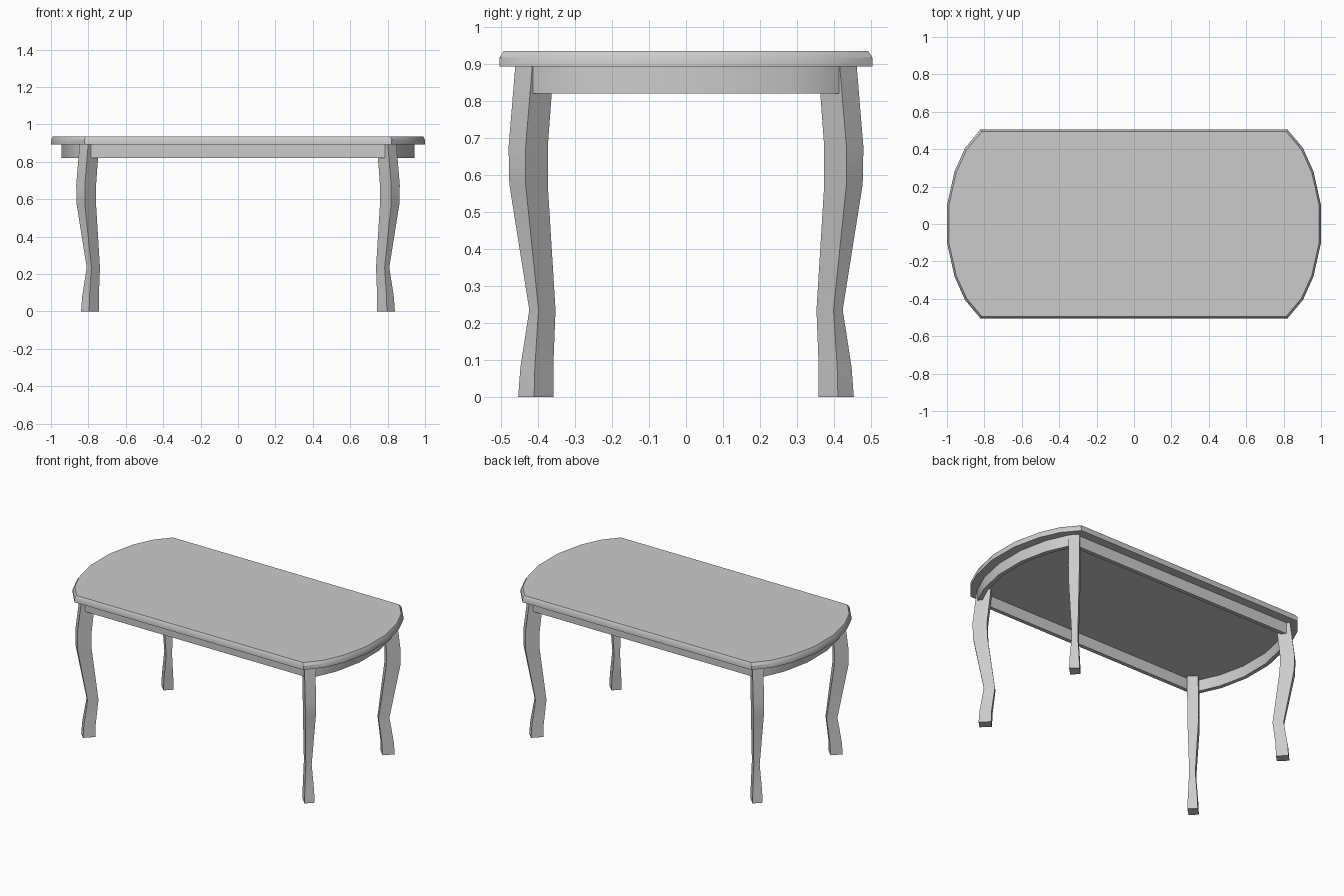
import bpy
import bmesh

if "Cube" in bpy.data.objects:
    bpy.data.objects.remove(bpy.data.objects["Cube"])


def loft(name, rings, mirror=False, angle=0.6):
    """Skin a stack of equal-sized vertex rings and cap both ends."""
    bm = bmesh.new()
    loops = [[bm.verts.new(p) for p in ring] for ring in rings]
    n = len(loops[0])
    for a, b in zip(loops, loops[1:]):
        for i in range(n):
            j = (i + 1) % n
            bm.faces.new((a[i], a[j], b[j], b[i]))
    bm.faces.new(loops[0][::-1])
    bm.faces.new(loops[-1])
    bmesh.ops.recalc_face_normals(bm, faces=bm.faces)
    return finish(name, bm, mirror, angle)


def finish(name, bm, mirror=False, angle=0.6):
    mesh = bpy.data.meshes.new(name)
    bm.to_mesh(mesh)
    bm.free()
    obj = bpy.data.objects.new(name, mesh)
    bpy.context.collection.objects.link(obj)
    if mirror:
        mod = obj.modifiers.new("Mirror", "MIRROR")
        mod.use_axis = (True, True, False)
        mod.use_mirror_merge = False
    bpy.ops.object.select_all(action="DESELECT")
    obj.select_set(True)
    bpy.context.view_layer.objects.active = obj
    bpy.ops.object.shade_smooth_by_angle(angle=angle)
    return obj


def outline(quarter):
    """Closed counter-clockwise outline from one quarter, end to corner."""
    half = [(x, -y) for x, y in quarter[::-1]] + quarter
    return half + [(-x, -y) for x, y in half]


# Table top: bowed ends, chamfered upper rim
top = outline([(1.0, 0.10), (0.96, 0.28), (0.904, 0.405), (0.822, 0.504)])
loft("table_top", [
    [(x, y, 0.893) for x, y in top],
    [(x, y, 0.918) for x, y in top],
    [(x * 0.99, y * 0.98, 0.935) for x, y in top],
])

# Apron: thin hollow band under the top
TH = 0.025
outer = outline([(0.943, 0.10), (0.905, 0.28), (0.845, 0.413), (0.80, 0.447)])
inner = outline([(0.943 - TH, 0.10), (0.905 - TH, 0.27),
                 (0.823, 0.397), (0.79, 0.447 - TH)])
bm = bmesh.new()
bands = [[bm.verts.new((x, y, z)) for x, y in ring]
         for ring, z in ((outer, 0.82), (outer, 0.893), (inner, 0.893), (inner, 0.82))]
for k in range(4):
    a, b = bands[k], bands[(k + 1) % 4]
    for i in range(len(a)):
        j = (i + 1) % len(a)
        bm.faces.new((a[i], a[j], b[j], b[i]))
bmesh.ops.recalc_face_normals(bm, faces=bm.faces)
finish("apron", bm)

# Cabriole legs, turned to face the corners
# rows: z, y of outermost corner, y of side corner, depth
SHIFT = 0.385  # x position relative to y
rows = [
    (0.0, 0.454, 0.411, 0.052),
    (0.08, 0.448, 0.409, 0.050),
    (0.235, 0.424, 0.399, 0.046),
    (0.575, 0.478, 0.434, 0.060),
    (0.675, 0.480, 0.434, 0.060),
    (0.893, 0.462, 0.416, 0.058),
]
loft("legs", [[(o + SHIFT, e, z), (e + SHIFT, o, z),
               (e + SHIFT - d, o - d, z), (o + SHIFT - d, e - d, z)]
              for z, o, e, d in rows], mirror=True)
